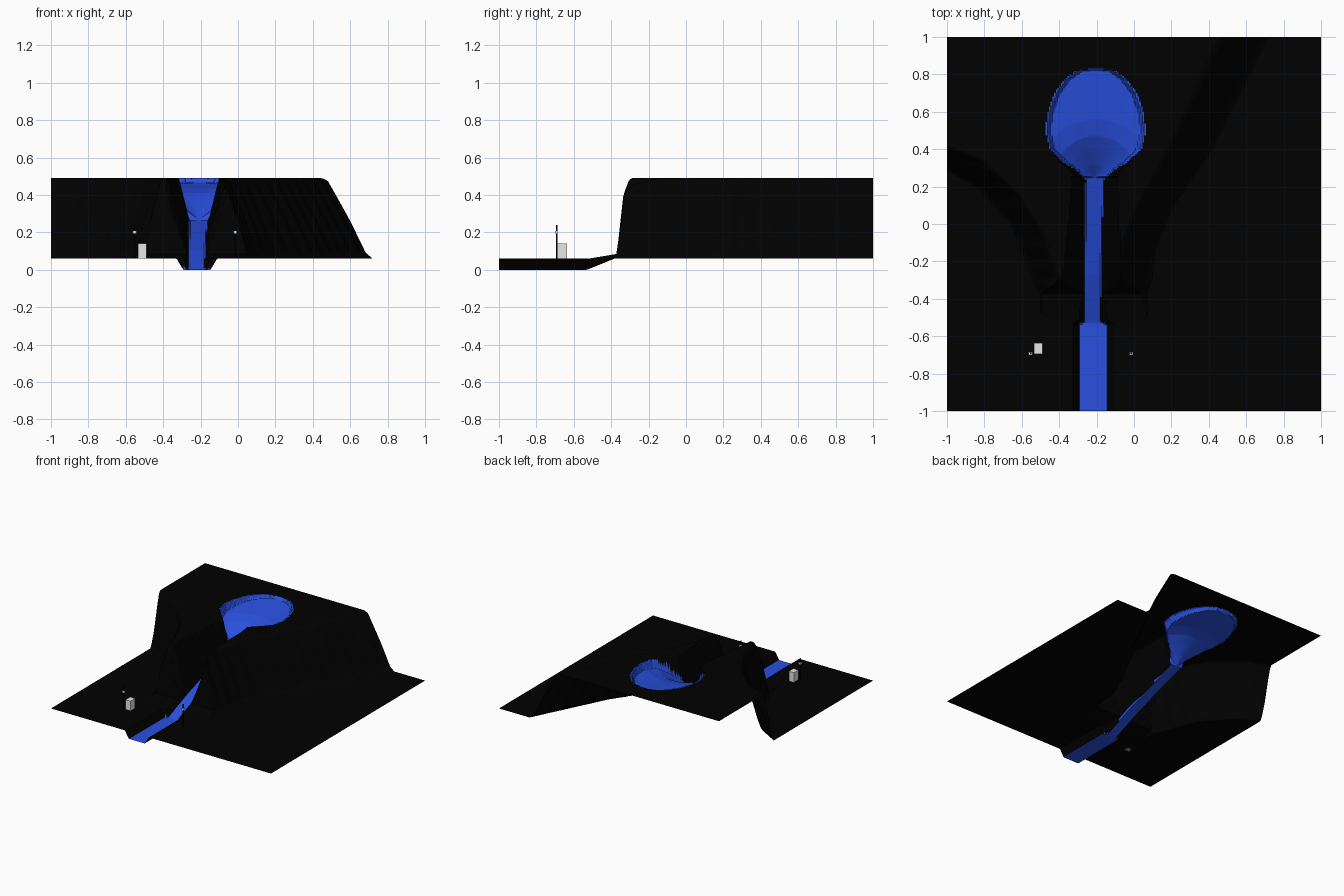
import bpy, bmesh, math
from mathutils import Matrix

if "Cube" in bpy.data.objects:
    bpy.data.objects.remove(bpy.data.objects["Cube"])


def material(name, rgb):
    m = bpy.data.materials.new(name)
    m.diffuse_color = (*rgb, 1)
    m.use_nodes = True
    m.node_tree.nodes["Principled BSDF"].inputs["Base Color"].default_value = m.diffuse_color
    return m


ROCK = material("black rock", (0.0003, 0.0003, 0.0003))
WATER = material("blue water", (0.022, 0.08, 0.74))
WHITE = material("white", (0.8, 0.8, 0.8))


def interp(pts, t):
    """Piecewise linear lookup, constant outside the ends."""
    if t <= pts[0][0]:
        return pts[0][1]
    for (a, u), (b, v) in zip(pts, pts[1:]):
        if t <= b:
            return u + (v - u) * (t - a) / (b - a)
    return pts[-1][1]


# plateau edges: x of cliff top and cliff foot along y
LEFT_TOP = [(-.29, -.4), (-.05, -.48), (.15, -.6), (.33, -.78), (.42, -1.0), (.6, -1.5)]
LEFT_FOOT = [(-.37, -.5), (-.28, -.55), (-.2, -.57), (0, -.66), (.2, -.84), (.29, -1.0), (.6, -1.7)]
RIGHT_TOP = [(-.29, -.1), (-.1, -.07), (.08, .0), (.4, .17), (1, .45)]
RIGHT_FOOT = [(-.37, .07), (-.28, .1), (-.15, .11), (.08, .2), (.4, .42), (1, .72)]
# height profiles: side cliffs by fraction, front cliff by y
SIDE = [(0, .49), (.11, .475), (.55, .26), (.86, .09), (1, .06)]
FRONT = [(-.52, .06), (-.37, .085), (-.335, .4), (-.305, .48), (-.29, .49)]
# water: half width, centre and bed height along y
HALF = [(-.535, .073), (-.52, .042), (0, .045), (.24, .05), (.28, .09), (.33, .17), (.4, .245),
        (.5, .27), (.6, .255), (.7, .22), (.78, .16), (.82, .1), (.84, 0)]
CENTRE = [(-.2, -.22), (.4, -.205)]
BED = [(-.53, 0), (-.37, .065), (-.27, .105), (0, .19), (.25, .265), (.32, .32), (.4, .37),
       (.47, .41), (.56, .435), (.8, .465)]


def land(x, y):
    def side(u):
        u = max(0, min(1, u))
        u += .11 * math.sin(y * 60) * u * (1 - u)      # weathered ribs
        return interp(SIDE, u)
    rt, rf = interp(RIGHT_TOP, y), interp(RIGHT_FOOT, y)
    lt, lf = interp(LEFT_TOP, y), interp(LEFT_FOOT, y)
    return min(side((x - rt) / (rf - rt)), side((lt - x) / max(.02, lt - lf)), interp(FRONT, y))


def height(x, y):
    z = land(x, y)
    if y > .84:
        return z
    dx = x - interp(CENTRE, y)
    if y > .25:                                   # lake floor funnels to the outlet
        bed = interp(BED, .25 + math.hypot(dx, y - .25))
        bed = max(bed, interp([(.815, 0), (.816, .465), (.84, .49)], y))
    else:
        bed = interp(BED, y)
    inset = interp([(.25, 0), (.4, .025)], y)
    slope = interp([(-.4, 1.7), (-.3, 3.4)], y)
    if y > .3:
        slope = max(slope, (.49 - bed) / .025)
    d = abs(dx) - interp(HALF, y) + inset
    return min(z, bed + max(0, d) * slope)


def add_object(name, bm, mats):
    me = bpy.data.meshes.new(name)
    bm.to_mesh(me)
    bm.free()
    for m in mats:
        me.materials.append(m)
    ob = bpy.data.objects.new(name, me)
    bpy.context.collection.objects.link(ob)
    return ob


# terrain sheet with gorge, lake basin and river bed
bm = bmesh.new()
bmesh.ops.create_grid(bm, x_segments=220, y_segments=220, size=1)
for v in bm.verts:
    v.co.z = height(v.co.x, v.co.y)
for f in bm.faces:
    c = f.calc_center_median()
    f.material_index = int(abs(c.x - interp(CENTRE, c.y)) < interp(HALF, c.y))
add_object("terrain", bm, [ROCK, WATER])


def box(name, lo, hi, mat):
    bm = bmesh.new()
    size = [b - a for a, b in zip(lo, hi)]
    mid = [(a + b) / 2 for a, b in zip(lo, hi)]
    bmesh.ops.create_cube(bm, size=1, matrix=Matrix.Translation(mid) @ Matrix.Diagonal((*size, 1)))
    return add_object(name, bm, [mat])


# small white hut on the bank
box("hut", (-.535, -.695, .06), (-.49, -.635, .14), WHITE)

# two posts with white lamps, one on each bank
for side, x in (("left", -.553), ("right", -.015)):
    y = -.692
    box(side + "_post", (x - .004, y - .004, .06), (x + .004, y + .004, .24), ROCK)
    box(side + "_lamp", (x - .01, y - .008, .193), (x + .01, y + .008, .208), WHITE)
